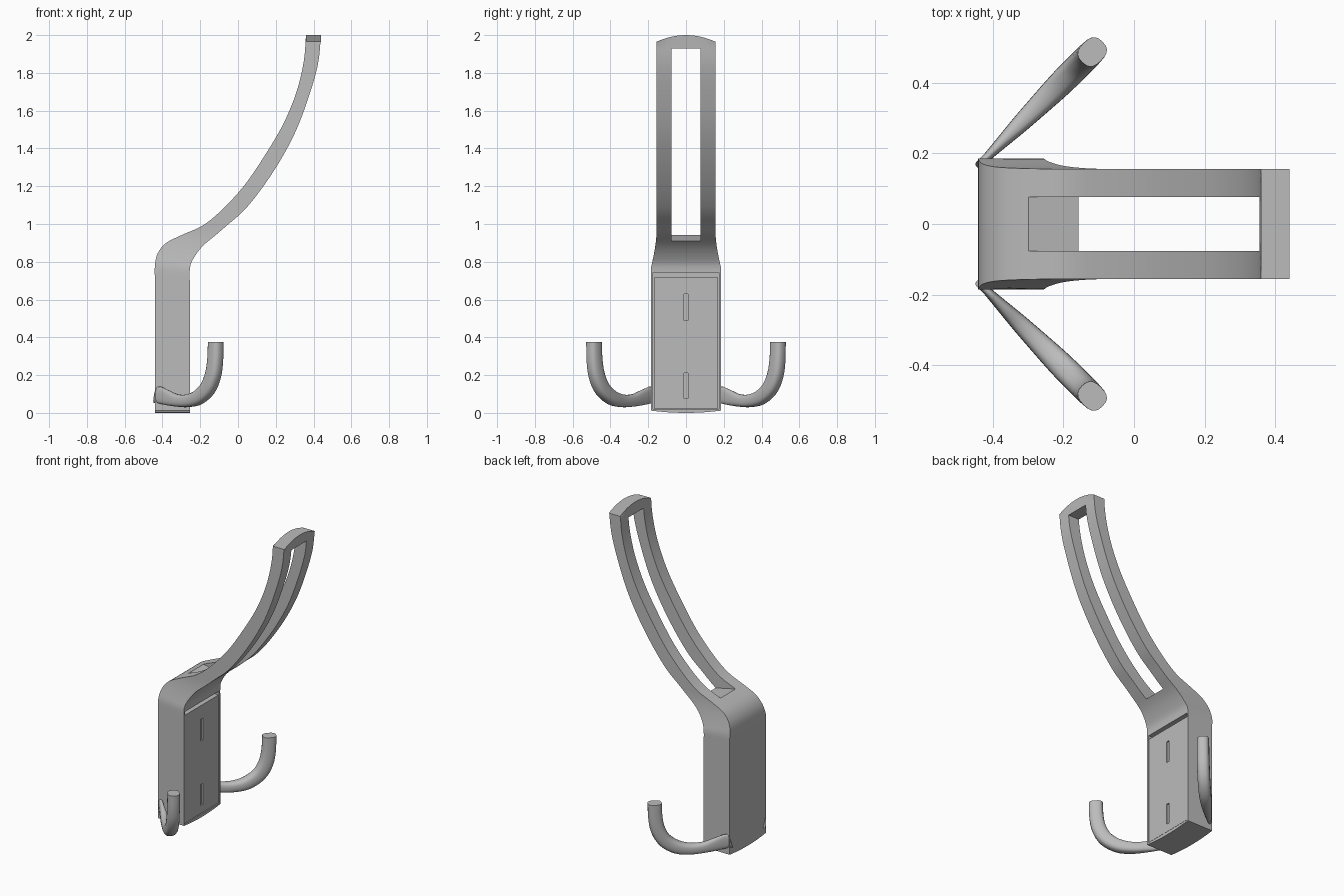
import bpy, bmesh, math
from mathutils import Vector

if "Cube" in bpy.data.objects:
    bpy.data.objects.remove(bpy.data.objects["Cube"])

grey = bpy.data.materials.new("satin_grey")
grey.use_nodes = True
grey.diffuse_color = (0.5, 0.5, 0.5, 1)
grey.node_tree.nodes["Principled BSDF"].inputs["Base Color"].default_value = (0.5, 0.5, 0.5, 1)


def finish(bm, name):
    bmesh.ops.recalc_face_normals(bm, faces=bm.faces[:])
    mesh = bpy.data.meshes.new(name)
    bm.to_mesh(mesh)
    bm.free()
    mesh.materials.append(grey)
    obj = bpy.data.objects.new(name, mesh)
    bpy.context.collection.objects.link(obj)
    return obj


def loft(rings, name):
    """Skin a list of closed rings and cap both ends."""
    bm = bmesh.new()
    loops = [[bm.verts.new(p) for p in ring] for ring in rings]
    n = len(loops[0])
    for a, b in zip(loops, loops[1:]):
        for i in range(n):
            j = (i + 1) % n
            bm.faces.new((a[i], a[j], b[j], b[i]))
    bm.faces.new(loops[0])
    bm.faces.new(loops[-1])
    return finish(bm, name)


def prism(profile, half, name):
    """Extrude an xz outline symmetrically along y."""
    return loft([[(x, s * half, z) for x, z in profile] for s in (-1, 1)], name)


def box(x0, x1, half, z0, z1, name):
    return prism([(x0, z0), (x1, z0), (x1, z1), (x0, z1)], half, name)


def cut(obj, cutter):
    mod = obj.modifiers.new("cut", 'BOOLEAN')
    mod.operation = 'DIFFERENCE'
    mod.solver = 'EXACT'
    mod.object = cutter
    bpy.context.view_layer.objects.active = obj
    bpy.ops.object.modifier_apply(modifier=mod.name)
    bpy.data.objects.remove(cutter)


def smooth(obj, angle=30):
    bpy.ops.object.select_all(action='DESELECT')
    obj.select_set(True)
    bpy.context.view_layer.objects.active = obj
    bpy.ops.object.shade_smooth_by_angle(angle=math.radians(angle))


def spline(points, steps):
    """Catmull-Rom interpolation through points of any dimension."""
    pts = [Vector(p) for p in points]
    pts = [pts[0] * 2 - pts[1]] + pts + [pts[-1] * 2 - pts[-2]]
    out = []
    for a, b, c, d in zip(pts, pts[1:], pts[2:], pts[3:]):
        for k in range(steps):
            t = k / steps
            out.append((b * 2 + (c - a) * t + (a * 2 - b * 5 + c * 4 - d) * t * t
                        + (b * 3 - a - c * 3 + d) * t ** 3) / 2)
    return out + [pts[-2]]


def half_width(z):
    t = min(max((z - 0.77) / 0.2, 0), 1)
    return 0.185 - 0.029 * math.sin(t * math.pi / 2)


# Body and swept arm: outer x, z and inner x, z at each station
stations = [
    (-.44, .70, -.255, .68), (-.44, .78, -.255, .76), (-.425, .845, -.24, .81),
    (-.38, .90, -.19, .88), (-.29, .945, -.11, .948), (-.19, .99, -.05, 1.0),
    (-.09, 1.07, .03, 1.07), (.03, 1.2, .12, 1.18), (.14, 1.36, .22, 1.33),
    (.24, 1.53, .305, 1.49), (.31, 1.7, .37, 1.66), (.348, 1.86, .422, 1.84),
    (.36, 2, .44, 2)]
path = [(-.44, 0, -.255, 0)] + [tuple(v) for v in spline(stations, 4)]
columns = [i / 6 for i in range(-6, 7)]
rings = []
for i, (ox, oz, ix, iz) in enumerate(path):
    # both ends are gently crowned across the width
    crown = 0.012 if i == 0 else -0.035 if i == len(path) - 1 else 0
    outer = [(ox, u * half_width(oz), oz + crown * u * u) for u in columns]
    inner = [(ix, u * half_width(iz), iz + crown * u * u) for u in reversed(columns)]
    rings.append(outer + inner)
body = loft(rings, "body_and_arm")

# Long slot through the arm
cut(body, prism([(-.6, 1.006), (-.295, .94), (-.157, .91), (.1, .854),
                 (.6, .854), (.6, 1.93), (-.6, 1.93)], 0.077, "slot_cutter"))
# Recess that holds the mounting panel
cut(body, box(-.29, -.2, 0.174, 0.02, 0.742, "recess_cutter"))
smooth(body)

# Mounting panel with two narrow keyholes
panel = box(-.3, -.258, 0.17, 0.024, 0.718, "mounting_panel")
for z0, z1 in ((.075, .21), (.49, .63)):
    cut(panel, box(-.268, -.2, 0.011, z0, z1, "keyhole_cutter"))

# Curled side hooks: distance outward, height, half width, half thickness
hook_path = [(0, .095, .012, .045), (.06, .08, .018, .04), (.13, .066, .025, .033),
             (.21, .064, .031, .034), (.29, .082, .036, .039), (.36, .13, .037, .042),
             (.4, .2, .037, .043), (.416, .28, .036, .042), (.42, .375, .035, .041)]
profile = spline(hook_path, 4)
for side, name in ((1, "left_hook"), (-1, "right_hook")):
    out = Vector((.74, side * .74, 0)).normalized()
    across = Vector((-out.y, out.x, 0))
    start = Vector((-.415, side * .19, 0))
    rings = []
    for i, (d, z, w, h) in enumerate(profile):
        a, b = profile[max(i - 1, 0)], profile[min(i + 1, len(profile) - 1)]
        tangent = (out * (b[0] - a[0]) + Vector((0, 0, b[1] - a[1]))).normalized()
        if i == len(profile) - 1:
            tangent = Vector((0, 0, 1))
        up = across.cross(tangent)
        centre = start + out * d + Vector((0, 0, z))
        ring = []
        for k in range(20):
            c, s = math.cos(k * math.tau / 20), math.sin(k * math.tau / 20)
            # rounded-square section
            ring.append(centre + across * w * math.copysign(abs(c) ** .75, c)
                        + up * h * math.copysign(abs(s) ** .75, s))
        rings.append(ring)
    # root is buried in the body side
    rings.insert(0, [p - out * 0.03 for p in rings[0]])
    smooth(loft(rings, name), 40)
